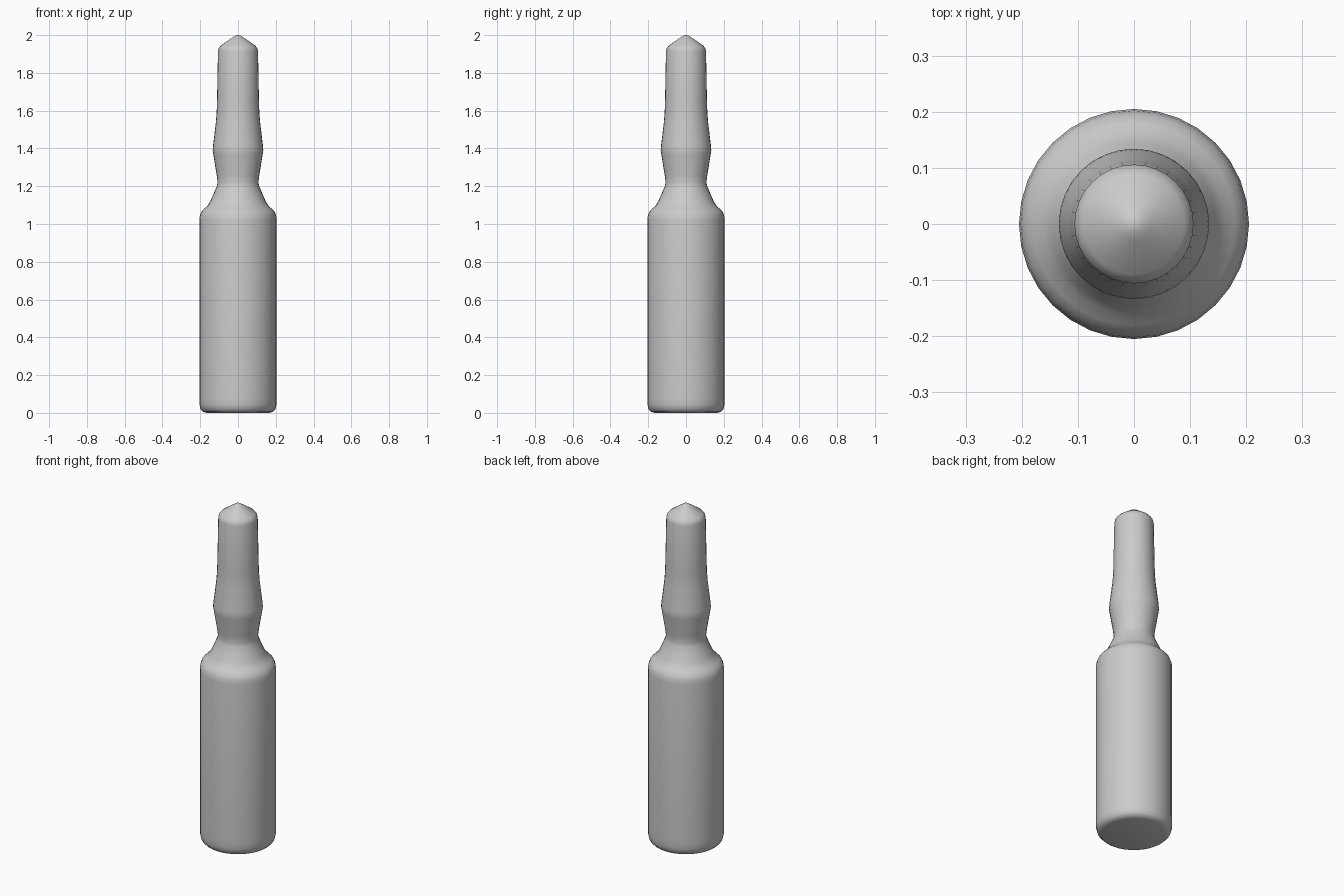
import bpy, bmesh, math
from mathutils import Matrix, Vector

cube = bpy.data.objects.get("Cube")
if cube:
    bpy.data.objects.remove(cube, do_unlink=True)

SIDES = 32

glass = bpy.data.materials.new("plain_grey")
glass.use_nodes = True
grey = (0.6, 0.6, 0.6, 1)
glass.diffuse_color = grey
glass.node_tree.nodes["Principled BSDF"].inputs["Base Color"].default_value = grey

# Outline as (radius, height), from the base centre to the tip
base = [(0, 0), (0.165, 0), (0.185, 0.006), (0.198, 0.02), (0.204, 0.045)]
shoulder = [(0.205, 0.08), (0.205, 1.02), (0.202, 1.045), (0.194, 1.065),
            (0.18, 1.08), (0.162, 1.096), (0.147, 1.12)]
neck = [(0.125, 1.17), (0.112, 1.2), (0.108, 1.22), (0.113, 1.26)]
bulge = [(0.131, 1.37), (0.134, 1.39), (0.132, 1.415)]
stem = [(0.117, 1.54), (0.113, 1.59), (0.111, 1.65)]
tip = [(0.106, 1.915), (0.102, 1.932), (0.09, 1.946), (0.03, 1.987),
       (0.015, 1.997), (0, 2)]
outline = base + shoulder + neck + bulge + stem + tip

# Turn the outline around the vertical axis
bm = bmesh.new()
verts = [bm.verts.new((r, 0, z)) for r, z in outline]
edges = [bm.edges.new(pair) for pair in zip(verts, verts[1:])]
bmesh.ops.spin(bm, geom=verts + edges, cent=(0, 0, 0), axis=(0, 0, 1),
               angle=math.tau, steps=SIDES, use_merge=True)
bmesh.ops.remove_doubles(bm, verts=bm.verts, dist=0.0005)
bmesh.ops.recalc_face_normals(bm, faces=bm.faces)
for face in bm.faces:
    face.smooth = True

mesh = bpy.data.meshes.new("ampoule")
bm.to_mesh(mesh)
bm.free()
mesh.materials.append(glass)
ampoule = bpy.data.objects.new("ampoule", mesh)
bpy.context.collection.objects.link(ampoule)
